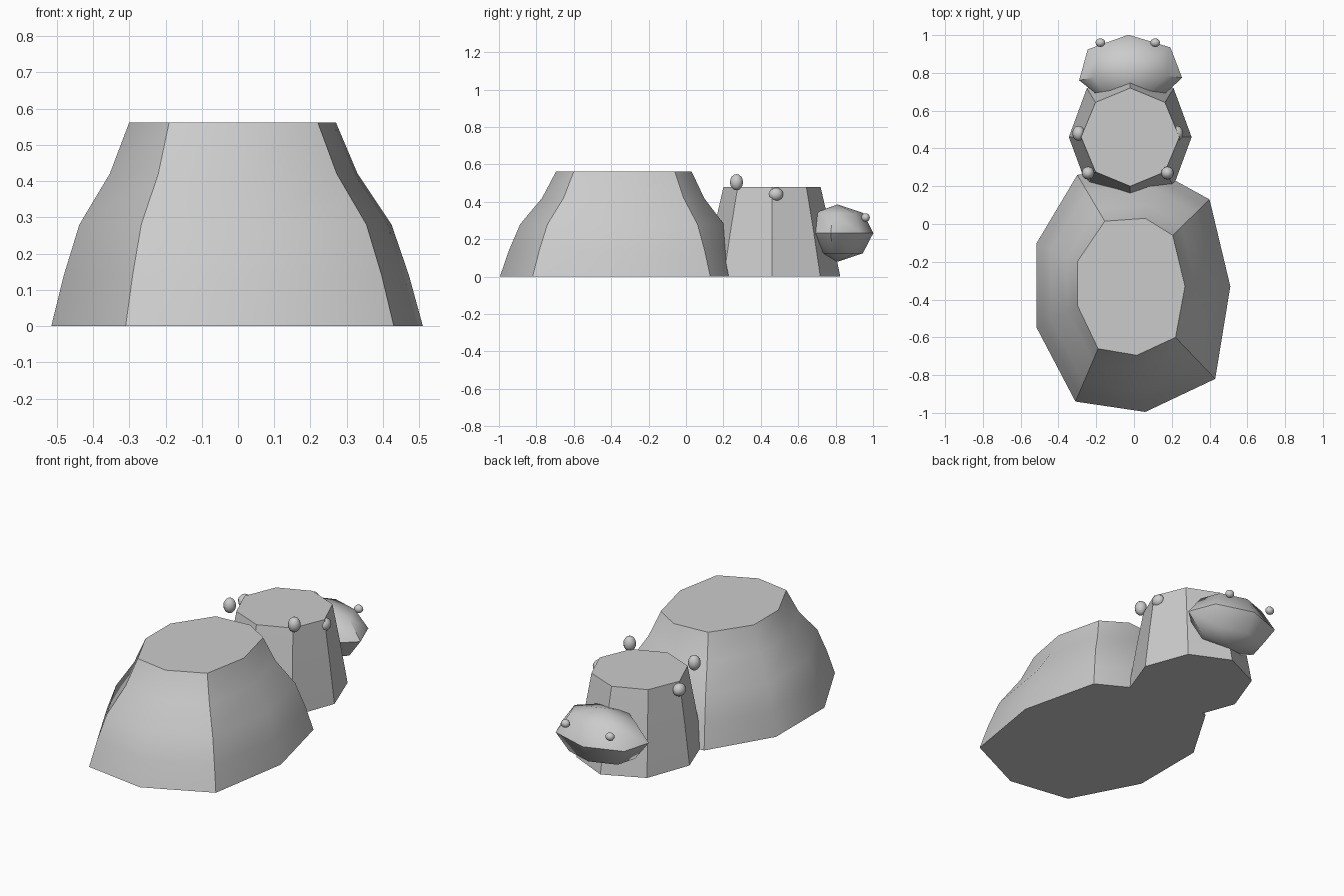
import bpy, bmesh
from math import sin, cos, pi, radians
from mathutils import Vector, Matrix

if "Cube" in bpy.data.objects:
    bpy.data.objects.remove(bpy.data.objects["Cube"])


def finish(bm, name, angle=35):
    bmesh.ops.recalc_face_normals(bm, faces=bm.faces)
    mesh = bpy.data.meshes.new(name)
    bm.to_mesh(mesh)
    bm.free()
    obj = bpy.data.objects.new(name, mesh)
    bpy.context.collection.objects.link(obj)
    bpy.ops.object.select_all(action='DESELECT')
    obj.select_set(True)
    bpy.context.view_layer.objects.active = obj
    bpy.ops.object.shade_smooth_by_angle(angle=radians(angle))
    return obj


def loft(name, base, top, steps):
    """Skin a closed solid between two outlines; steps are (height, blend)."""
    bm = bmesh.new()
    rings = [[bm.verts.new((*Vector(a).lerp(Vector(b), t), z))
              for a, b in zip(base, top)] for z, t in steps]
    n = len(base)
    for lo, hi in zip(rings, rings[1:]):
        for i in range(n):
            j = (i + 1) % n
            bm.faces.new((lo[i], lo[j], hi[j], hi[i]))
    bm.faces.new(rings[0][::-1])
    bm.faces.new(rings[-1])
    return finish(bm, name)


def ball(name, centre, radii, segments=12, rings=8, turn=0.0):
    bm = bmesh.new()
    place = (Matrix.Translation(centre) @ Matrix.Diagonal((*radii, 1))
             @ Matrix.Rotation(turn, 4, 'Z'))
    bmesh.ops.create_uvsphere(bm, u_segments=segments, v_segments=rings,
                              radius=1, matrix=place)
    return finish(bm, name, 50)


def ellipse(cx, cy, rx, ry, n):
    return [(cx + rx * cos(2 * pi * i / n), cy + ry * sin(2 * pi * i / n))
            for i in range(n)]


# body: nine-sided mound narrowing to a flat back
body_base = [(0.51, -0.33), (0.40, 0.13), (0.09, 0.30), (-0.30, 0.26), (-0.515, -0.10),
             (-0.515, -0.55), (-0.31, -0.94), (0.06, -0.995), (0.43, -0.82)]
body_top = [(0.27, -0.33), (0.205, -0.06), (0.06, 0.03), (-0.155, 0.015), (-0.30, -0.20),
            (-0.30, -0.43), (-0.19, -0.66), (0.015, -0.695), (0.22, -0.60)]
loft("body", body_base, body_top,
     [(0, 0), (0.14, 0.16), (0.28, 0.36), (0.42, 0.75), (0.562, 1)])

# head: eight-sided tapered block
loft("head", ellipse(-0.02, 0.46, 0.325, 0.365, 8), ellipse(-0.02, 0.46, 0.26, 0.26, 8),
     [(0, 0), (0.24, 0.48), (0.478, 1)])

# snout: coarse seven-sided ellipsoid
ball("snout", (-0.02, 0.81, 0.233), (0.28, 0.192, 0.153), 7, 4, radians(2))

# ears, eyes and nostrils, mirrored about the head's centre line
for side, s in (("left", -1), ("right", 1)):
    ball("ear_" + side, (-0.033 + s * 0.21, 0.27, 0.505), (0.034, 0.035, 0.043))
    ball("eye_" + side, (-0.033 + s * 0.26, 0.48, 0.44), (0.034, 0.04, 0.036))
    ball("nostril_" + side, (-0.033 + s * 0.145, 0.96, 0.316), (0.026, 0.023, 0.023))
